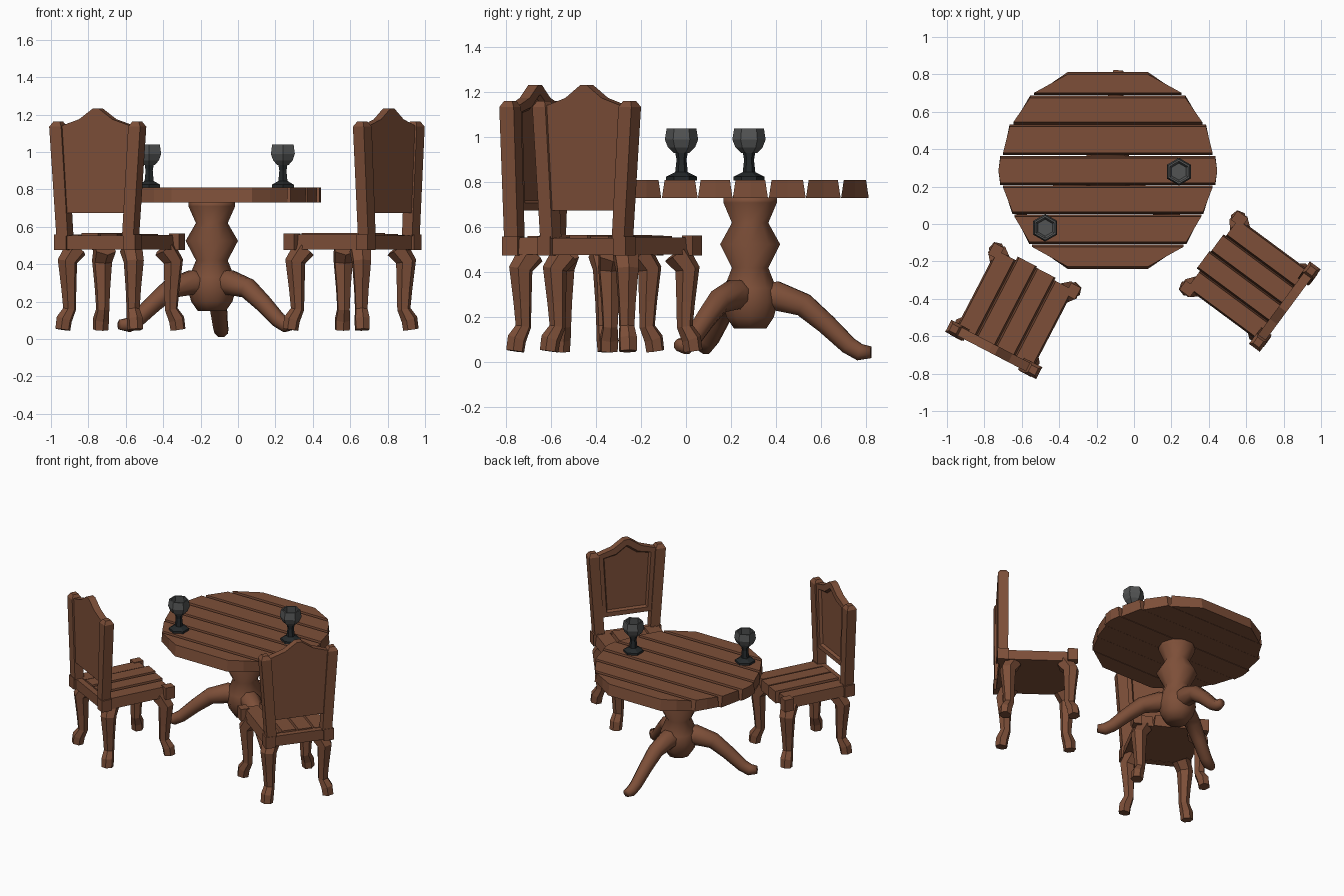
import bpy, bmesh, math
from mathutils import Vector, Matrix

if "Cube" in bpy.data.objects:
    bpy.data.objects.remove(bpy.data.objects["Cube"])


def material(name, rgb):
    m = bpy.data.materials.new(name)
    m.diffuse_color = (*rgb, 1)
    m.use_nodes = True
    m.node_tree.nodes["Principled BSDF"].inputs["Base Color"].default_value = m.diffuse_color
    return m


WOOD = material("brown wood", (0.205, 0.078, 0.040))
GREY = material("grey cup", (0.085, 0.088, 0.088))
DARK = material("dark metal", (0.018, 0.022, 0.024))


def make(name, bm, mats=(WOOD,), matrix=Matrix(), smooth=False):
    bm.transform(matrix)
    bmesh.ops.recalc_face_normals(bm, faces=bm.faces)
    me = bpy.data.meshes.new(name)
    for f in bm.faces:
        f.smooth = smooth
    bm.to_mesh(me)
    bm.free()
    for m in mats:
        me.materials.append(m)
    ob = bpy.data.objects.new(name, me)
    bpy.context.collection.objects.link(ob)
    return ob


def skin(rings, bm=None):
    """Join equal rings of points into a capped solid."""
    bm = bm or bmesh.new()
    vs = [[bm.verts.new(p) for p in r] for r in rings]
    n = len(vs[0])
    for a, b in zip(vs, vs[1:]):
        for i in range(n):
            j = (i + 1) % n
            bm.faces.new((a[i], a[j], b[j], b[i]))
    bm.faces.new(vs[0][::-1])
    bm.faces.new(vs[-1])
    return bm


def lathe(center, profile, n, phase=0.0):
    return skin([[(center[0] + r * math.cos(phase + 2 * math.pi * i / n),
                   center[1] + r * math.sin(phase + 2 * math.pi * i / n), z)
                  for i in range(n)] for r, z in profile])


def leg(origin, angle, path, n):
    """Tube bent in the vertical plane at the given angle; path = (out, z, radius)."""
    d = Vector((math.cos(angle), math.sin(angle), 0))
    s = Vector((-d.y, d.x, 0))
    pts = [Vector((origin[0], origin[1], 0)) + d * r + Vector((0, 0, z)) for r, z, _ in path]
    rings = []
    for k, p in enumerate(pts):
        t = (pts[min(k + 1, len(pts) - 1)] - pts[max(k - 1, 0)]).normalized()
        u = s.cross(t)
        rad = path[k][2]
        rings.append([p + rad * (s * math.cos(a) + u * math.sin(a))
                      for a in [2 * math.pi * (i + 0.5) / n for i in range(n)]])
    return skin(rings)


def box(bottom, top, half_b, half_t=None):
    """Tapered box between two centre points."""
    out = []
    for c, h in ((bottom, half_b), (top, half_t or half_b)):
        out.append([(c[0] + sx * h[0], c[1] + sy * h[1], c[2])
                    for sx, sy in ((-1, -1), (1, -1), (1, 1), (-1, 1))])
    return skin(out)


# ---- table top: planks with bevelled long sides (y0, y1, half length at each)
TX, TY = -0.14, 0.285
planks = [(-.24, -.11, .215, .405), (-.107, .052, .42, .50), (.053, .207, .51, .56),
          (.208, .364, .575, .575), (.368, .532, .56, .525), (.533, .687, .505, .415),
          (.689, .812, .395, .215)]
for k, (y0, y1, h0, h1) in enumerate(planks):
    hm = max((h0 + h1) / 2, 0.585 if k == 3 else 0)
    rings = []
    for z, e in ((.73, 0), (.81, .012)):
        rings.append([(TX - h0, y0 + e, z), (TX + h0, y0 + e, z), (TX + hm, (y0 + y1) / 2, z),
                      (TX + h1, y1 - e, z), (TX - h1, y1 - e, z), (TX - hm, (y0 + y1) / 2, z)])
    make(f"table_plank_{k + 1}", skin(rings))

# ---- turned pedestal and three curved feet
make("table_pedestal", lathe((TX, TY), [(.075, .15), (.11, .20), (.13, .27), (.122, .33), (.085, .42),
                                        (.14, .525), (.085, .62), (.125, .71), (.125, .732)], 10),
     smooth=True)
for k, (deg, dz) in enumerate(((84, 0), (204, .03), (324, .03))):
    path = [(.02, .28, .075), (.12, .295, .07), (.24, .255, .056), (.34, .17, .048),
            (.44, .075, .042), (.49, .045, .04), (.54, .045, .028)]
    make(f"table_foot_{k + 1}", leg((TX, TY), math.radians(deg),
         [(r, z + dz * r / .5, w) for r, z, w in path], 8), smooth=True)

# ---- goblets: dark foot and stem, grey hollow bowl
for k, c in enumerate(((-.475, -.02), (.24, .28))):
    make(f"goblet_stem_{k + 1}", lathe(c, [(.068, .808), (.068, .825), (.028, .845), (.022, .90),
                                           (.03, .945)], 6, math.pi / 6), (DARK,))
    make(f"goblet_bowl_{k + 1}", lathe(c, [(.035, .93), (.06, .955), (.074, .99), (.066, 1.04),
                                           (.055, 1.04), (.06, .99), (.045, .965)], 6, math.pi / 6), (GREY,))


# ---- chair, built facing local +y
def chair(tag, x, y, facing):
    M = Matrix.Translation((x, y, 0)) @ Matrix.Rotation(math.radians(facing - 90), 4, 'Z')

    def part(name, bm):
        make(f"{tag}_{name}", bm, matrix=M)

    # seat planks, running front to back
    for k in range(4):
        cx = -.174 + .116 * k
        front = (.24, .262, .255, .24)[k]
        mid, hy = (front - .22) / 2, (front + .22) / 2
        top = (.558, .566, .562, .556)[k]
        part(f"seat_plank_{k + 1}", box((cx, mid, .48), (cx, mid, top), (.058, hy), (.049, hy)))
    part("seat_back_rail", box((0, -.235, .478), (0, -.235, .553), (.19, .025)))

    for sx, side in ((-1, "left"), (1, "right")):
        # corner blocks
        part(f"front_block_{side}", box((sx * .232, .235, .475), (sx * .232, .235, .563), (.03, .035)))
        part(f"back_block_{side}", box((sx * .208, -.238, .475), (sx * .208, -.238, .56), (.035, .038)))
        # leaning back posts with chamfered tips
        lo, hi = Vector((sx * .198, -.238, .55)), Vector((sx * .238, -.238, 1.135))
        rings = []
        for c, h in ((lo, .034), (hi, .036), (hi + Vector((0, 0, .027)), .02)):
            rings.append([(c.x + a * h, c.y + b * h, c.z)
                          for a, b in ((-1, -1), (1, -1), (1, 1), (-1, 1))])
        part(f"back_post_{side}", skin(rings))
        # curved legs
        path = [(-.05, .485, .062), (0, .415, .055), (-.008, .27, .042), (-.012, .16, .036),
                (.018, .105, .044), (.026, .05, .042)]
        for sy, end, cx, cy in ((1, "front", .215, .225), (-1, "back", .20, -.205)):
            part(f"{end}_leg_{side}", leg((sx * cx, cy), math.atan2(sy, sx), path, 6))

    # crested back panel with a sunken field on the seat side
    half = [(.178, .675), (.208, 1.14), (.10, 1.175), (.018, 1.232)]
    outline = half + [(-a, z) for a, z in reversed(half)]
    bm = skin([[(a, yy, z) for a, z in outline] for yy in (-.262, -.212)])
    bm.faces.ensure_lookup_table()
    face = max(bm.faces, key=lambda f: f.calc_center_median().y)
    bmesh.ops.recalc_face_normals(bm, faces=bm.faces)
    bmesh.ops.inset_region(bm, faces=[face], thickness=.045, depth=0)
    bmesh.ops.inset_region(bm, faces=[face], thickness=.015, depth=-.018)
    part("back_panel", bm)


chair("left_chair", -.64, -.46, 62.5)
chair("right_chair", .615, -.30, 143.5)
